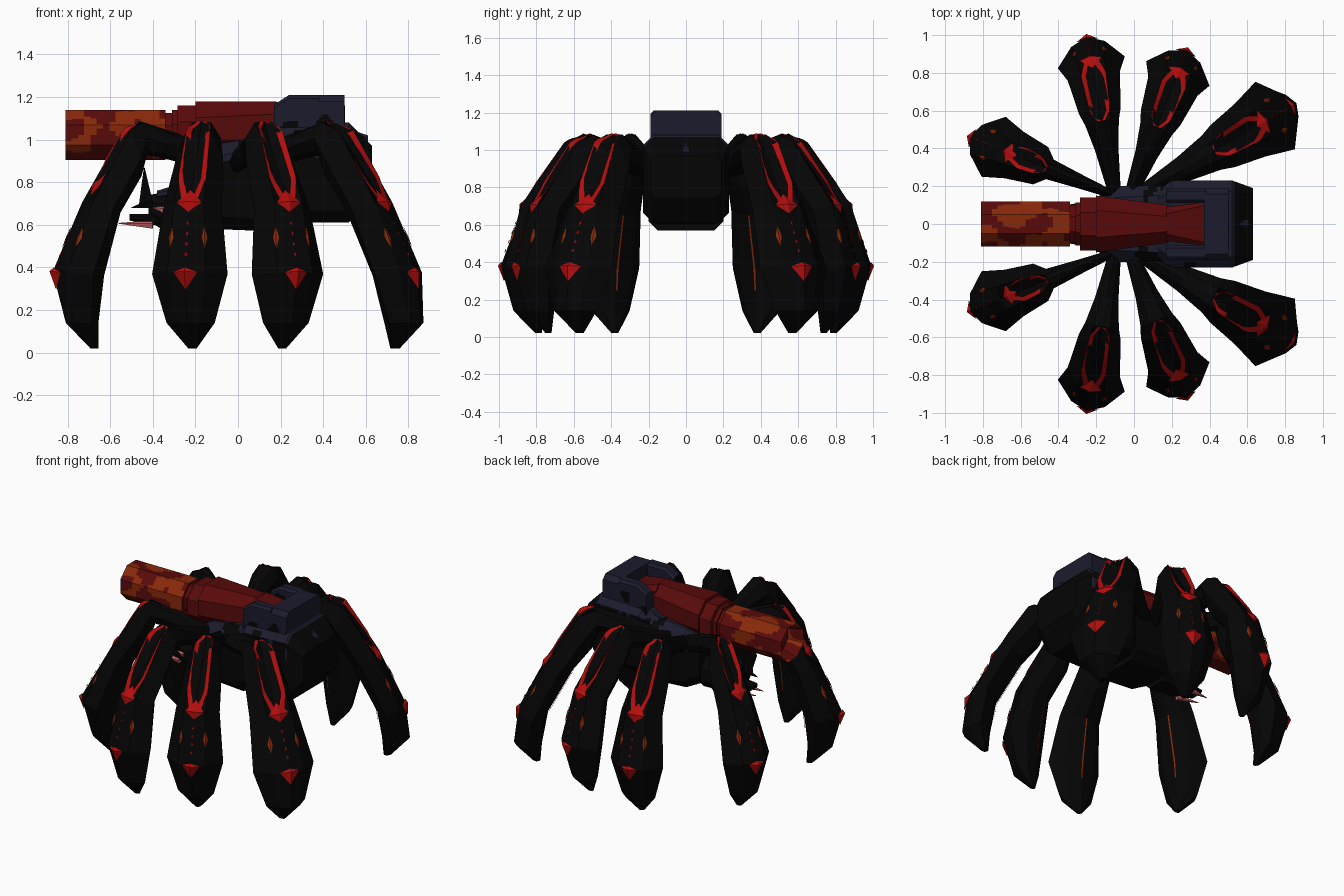
import bpy, bmesh, math
from mathutils import Vector, noise

old = bpy.data.objects.get("Cube")
if old:
    bpy.data.objects.remove(old)


def material(name, rgb):
    m = bpy.data.materials.new(name)
    m.use_nodes = True
    m.diffuse_color = (*rgb, 1)
    m.node_tree.nodes["Principled BSDF"].inputs["Base Color"].default_value = (*rgb, 1)
    return m


BLACK = material("black shell", (.0015, .0015, .0015))
NAVY = material("navy armour", (.011, .011, .026))
DARK_RED = material("dark red", (.1, .003, .003))
ORANGE = material("burnt orange", (.25, .022, .003))
RED = material("bright red", (.45, .004, .004))
PINK = material("pink fang", (.5, .12, .13))


def finish(name, bm, mats, rule=None):
    bmesh.ops.recalc_face_normals(bm, faces=bm.faces[:])
    if rule:
        for f in bm.faces:
            f.material_index = rule(f.calc_center_median(), f.normal)
    me = bpy.data.meshes.new(name)
    bm.to_mesh(me)
    bm.free()
    for m in mats:
        me.materials.append(m)
    ob = bpy.data.objects.new(name, me)
    bpy.context.collection.objects.link(ob)


def loft(name, rings, mats, rule=None, cuts=0, inset=0):
    """Skin a row of equal rings and cap both ends."""
    bm = bmesh.new()
    vs = [[bm.verts.new(p) for p in r] for r in rings]
    n = len(vs[0])
    for a, b in zip(vs, vs[1:]):
        for i in range(n):
            j = (i + 1) % n
            bm.faces.new((a[i], a[j], b[j], b[i]))
    front = bm.faces.new(vs[0])
    bm.faces.new(vs[-1][::-1])
    if inset:
        bm.normal_update()
        bmesh.ops.inset_region(bm, faces=[front], thickness=inset)
        bmesh.ops.translate(bm, verts=front.verts[:], vec=(.1, 0, 0))
    if cuts:
        bmesh.ops.subdivide_edges(bm, edges=bm.edges[:], cuts=cuts, use_grid_fill=True)
    finish(name, bm, mats, rule)


def section(x, hy, z0, z1, ch=.3, y0=0):
    """Box cross-section with cut corners, across the x axis."""
    hz, zc = (z1 - z0) / 2, (z0 + z1) / 2
    c = ch * 2 * min(hy, hz)
    quarter = [(hy, hz - c), (hy - c, hz)]
    pts = quarter + [(-y, z) for y, z in quarter[::-1]]
    pts += [(-y, -z) for y, z in pts]
    return [Vector((x, y0 + y, zc + z)) for y, z in pts]


def hull(name, stations, mats, rule=None, cuts=0, inset=0):
    loft(name, [section(*s) for s in stations], mats, rule, cuts, inset)


# Camouflage rules
def camo(c, n):
    return int(noise.noise(c * 9) + n.z * .6 + (c.z - 1) * 3 > .1 and c.x < .53)


def mount_camo(c, n):
    return int(noise.noise(c * 11) + (c.z - 1.05) * 5 + max(n.x, 0) * .25 > 0)


def flame(c, n):
    return int(noise.noise(c * 9 + Vector((3, 1, 0))) + (c.z - 1.03) * 1.5 > .07)


# Body
hull("abdomen", [(.1, .17, .6, 1.0, .15), (.2, .23, .61, 1.07, .12),
                 (.52, .23, .61, 1.08, .12), (.63, .19, .74, .97, .15)], [BLACK, NAVY], camo, 9)
hull("thorax", [(-.2, .14, .62, .92, .2), (-.1, .2, .58, .98, .15),
                (.15, .2, .57, 1.02, .12)], [BLACK, NAVY], camo, 9)
hull("head", [(-.42, .06, .62, .74), (-.36, .1, .58, .75),
              (-.18, .13, .58, .8)], [BLACK])
hull("brow_plate", [(-.38, .07, .72, .76), (-.25, .1, .74, .8)], [NAVY])
hull("jaw", [(-.51, .05, .62, .65), (-.34, .08, .59, .65)], [BLACK])
hull("rear_sensor", [(.55, .02, .98, 1.04), (.61, .02, .98, 1.02)], [NAVY])

# Forked cannon mount
hull("mount_back", [(.37, .19, 1.0, 1.21, .15), (.5, .19, 1.0, 1.21, .15),
                    (.502, .1, 1.09, 1.12, .15)], [BLACK, NAVY], mount_camo, 11)
for side, tag in ((1, "back"), (-1, "front")):
    hull("mount_cheek_" + tag, [(.17, .04, 1.0, 1.165, .2, .15 * side),
                                (.24, .04, 1.0, 1.21, .2, .15 * side),
                                (.38, .04, 1.0, 1.21, .2, .15 * side)],
         [BLACK, NAVY], mount_camo, 9)

# Cannon
hull("barrel", [(-.81, .12, .905, 1.14), (-.34, .12, .905, 1.14)],
     [DARK_RED, ORANGE], flame, 15, .03)
hull("barrel_neck", [(-.34, .1, .925, 1.125), (-.28, .1, .925, 1.125)], [DARK_RED])
hull("barrel_ring", [(-.31, .115, .91, 1.14), (-.285, .115, .91, 1.14)], [DARK_RED])
hull("barrel_collar", [(-.285, .14, .9, 1.16), (-.2, .14, .9, 1.16)], [DARK_RED])
hull("breech", [(-.2, .15, .92, 1.18), (.18, .1, .94, 1.18)], [DARK_RED])
hull("breech_wedge", [(.17, .09, .96, 1.18, .2), (.375, .115, .96, 1.13, .1)], [DARK_RED])


# Mouth parts: horns and pink fangs on both sides
def cone(name, a, b, r, mat):
    a, b = Vector(a), Vector(b)
    bm = bmesh.new()
    d = b - a
    bmesh.ops.create_cone(bm, segments=5, radius1=r, radius2=.002, depth=d.length, cap_ends=True)
    bm.transform(d.to_track_quat('Z', 'Y').to_matrix().to_4x4())
    bmesh.ops.translate(bm, verts=bm.verts[:], vec=(a + b) / 2)
    finish(name, bm, [mat])


for side, tag in ((1, "back"), (-1, "front")):
    cone("horn_" + tag, (-.43, .06 * side, .7), (-.44, .07 * side, .87), .035, BLACK)
    cone("mandible_" + tag, (-.4, .07 * side, .7), (-.5, .06 * side, .68), .025, BLACK)
    cone("fang_" + tag, (-.4, .06 * side, .6), (-.56, .04 * side, .607), .022, PINK)
    cone("tooth_" + tag, (-.34, .1 * side, .67), (-.4, .09 * side, .68), .02, PINK)

# Leg stations shared by all legs: outer height, inner height, half width, groove depth
STATIONS = [(.95, .84, .035, 0), (1.03, .9, .062, 0), (1.1, .93, .09, .08), (1.05, .8, .112, .24),
            (.71, .65, .14, .1), (.38, .36, .18, 0), (.14, .14, .115, 0), (.02, .02, .02, 0)]


def build_leg(name, root, end, width, neck, crest, outer, inner):
    root, end = Vector((*root, 0)), Vector((*end, 0))
    reach = end - root
    across = Vector((-reach.y, reach.x, 0)).normalized()
    rings = []
    for k, ((zo, zi, w, groove), uo, ui) in enumerate(zip(STATIONS, outer, inner)):
        o = root + reach * uo + Vector((0, 0, zo))
        i = root + reach * ui + Vector((0, 0, zi))
        w *= width * (neck if k < 3 else 1)
        half = [(groove, 0), (.15 - groove / 2, .5), (.55, 1), (.88, .6), (1, 0)]
        half += [(f, -s) for f, s in half[3:0:-1]]
        rings.append([o.lerp(i, f) + across * w * s for f, s in half])
    loft(name, rings, [BLACK])

    def spot(t, a, lift=.006):
        """Point on the leg surface at station t and ring position a."""
        k, j = min(int(t), len(rings) - 2), math.floor(a)

        def at(q):
            return q[j % 8].lerp(q[(j + 1) % 8], a - j)
        p = at(rings[k]).lerp(at(rings[k + 1]), t - k)
        c = (rings[k][0] + rings[k][4]).lerp(rings[k + 1][0] + rings[k + 1][4], t - k) / 2
        n = (p - c).normalized()
        return p + n * lift, n

    marks = bmesh.new()

    def ribbon(path, spread, index):
        """Band between two ring positions either side of the path."""
        rows = []
        for (t0, a0), (t1, a1) in zip(path, path[1:]):
            for s in range(6):
                t, a = t0 + (t1 - t0) * s / 5, a0 + (a1 - a0) * s / 5
                rows.append([marks.verts.new(spot(t, a + e)[0]) for e in (spread, -spread)])
        for (a, b), (c, d) in zip(rows, rows[1:]):
            if (a.co - c.co).length > .001:
                marks.faces.new((a, b, d, c)).material_index = index

    def gem(t, a, up, down, wide, lift, index):
        mid = marks.verts.new(spot(t, a, lift)[0])
        rim = [marks.verts.new(spot(t + dt, a + da)[0])
               for dt, da in ((-up, 0), (0, wide), (down, 0), (0, -wide))]
        for i in range(4):
            marks.faces.new((mid, rim[i], rim[(i + 1) % 4])).material_index = index

    # Red frame, gems, orange vents and seams
    for s in (1, -1):
        ribbon([(2.05, .25 * s), (2.6, .78 * s), (crest - .35, .78 * s), (crest, .25 * s)], .2, 0)
        gem(4.5, .95 * s, .16, .16, .16, .009, 1)
    gem(crest, 0, .2, .14, .8, .022, 0)
    gem(5, 0, .06, .35, .6, .016, 0)
    for t in (4.3, 4.45, 4.6, 4.75):
        gem(t, 0, .04, .04, .08, .008, 0)
    ribbon([(4, 4), (5, 4), (5.5, 4)], .05, 1)
    finish(name + "_markings", marks, [RED, ORANGE])


# Four legs on each side: root, end, width, neck width, crest station, outer and inner reach
MID_OUT = (.02, .28, .47, .58, .88, 1, .92, .78)
MID_IN = (.04, .3, .45, .5, .65, .71, .73, .74)
LEGS = {
    "cannon_end": ((-.1, .15), (-.87, .46), .95, .65, 3.75,
                   (.02, .24, .47, .55, .81, 1, .92, .77), (.04, .26, .43, .48, .6, .7, .73, .72)),
    "second": ((-.1, .15), (-.25, .99), 1, 1, 4, MID_OUT, MID_IN),
    "third": ((-.02, .15), (.28, .92), 1, 1, 4, MID_OUT, MID_IN),
    "rear": ((.02, .15), (.86, .64), 1.15, 1, 4,
             (.02, .28, .48, .58, .81, .97, 1, .88), (.04, .3, .45, .5, .62, .78, .82, .83))}
for label, (root, end, *shape) in LEGS.items():
    for side, tag in ((1, "back"), (-1, "front")):
        build_leg(f"{label}_leg_{tag}", (root[0], root[1] * side), (end[0], end[1] * side), *shape)
